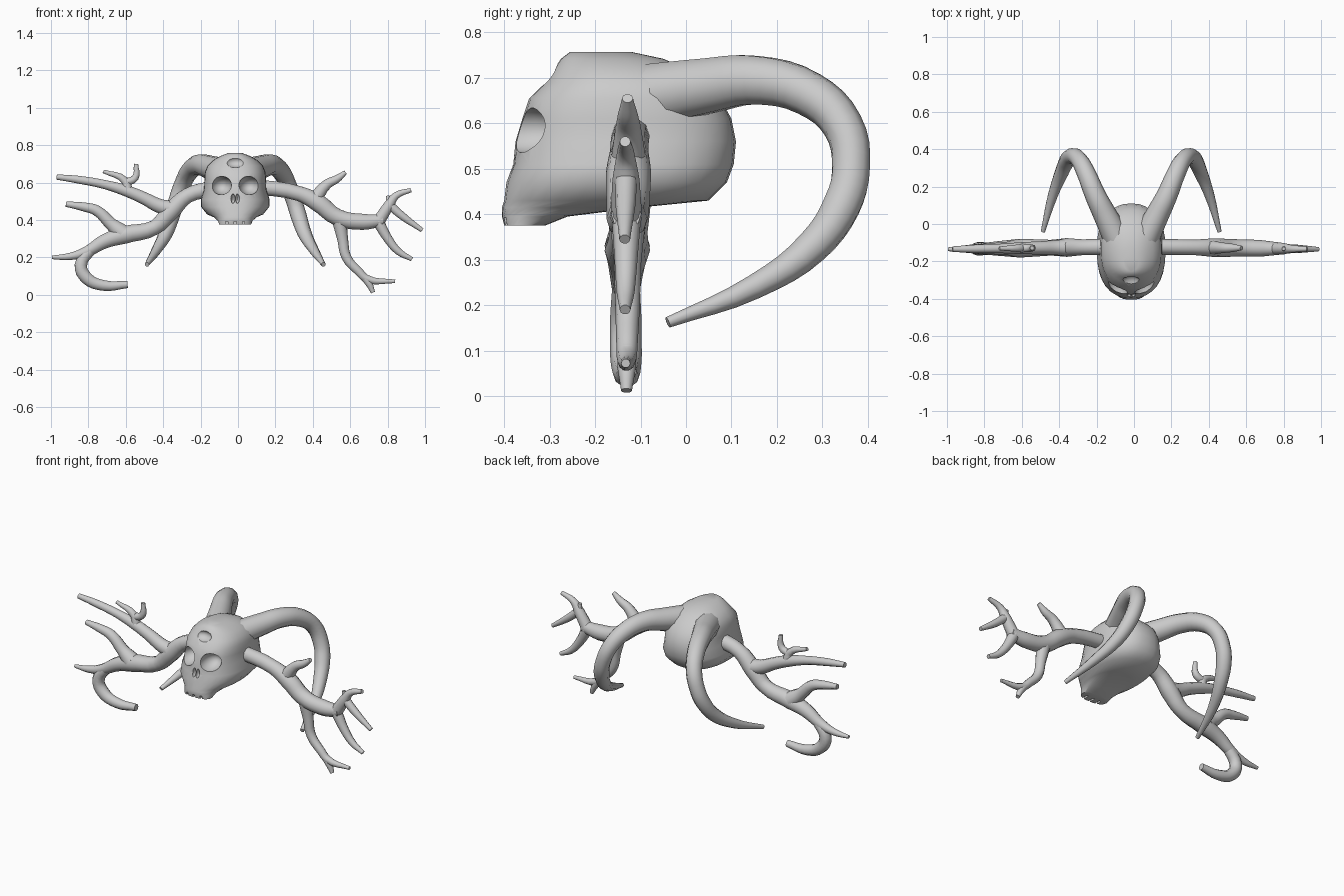
import bpy, bmesh, math
from mathutils import Matrix

if "Cube" in bpy.data.objects:
    bpy.data.objects.remove(bpy.data.objects["Cube"])

CX = -0.015  # skull mid-line


def smooth(ob, angle=45):
    bpy.ops.object.select_all(action='DESELECT')
    bpy.context.view_layer.objects.active = ob
    ob.select_set(True)
    bpy.ops.object.shade_smooth_by_angle(angle=math.radians(angle))


def tubes(name, branches):
    """Tapered tubes; each branch is a list of (x, y, z, radius)."""
    cu = bpy.data.curves.new(name, 'CURVE')
    cu.dimensions = '3D'
    cu.bevel_depth = 1.0
    cu.bevel_resolution = 3
    cu.resolution_u = 4
    cu.use_fill_caps = True
    for pts in branches:
        sp = cu.splines.new('BEZIER')
        sp.bezier_points.add(len(pts) - 1)
        for bp, (x, y, z, r) in zip(sp.bezier_points, pts):
            bp.co = (x, y, z)
            bp.radius = r
            bp.handle_left_type = bp.handle_right_type = 'AUTO'
    ob = bpy.data.objects.new(name, cu)
    bpy.context.collection.objects.link(ob)
    bpy.ops.object.select_all(action='DESELECT')
    bpy.context.view_layer.objects.active = ob
    ob.select_set(True)
    bpy.ops.object.convert(target='MESH')
    ob = bpy.context.object
    smooth(ob, 60)
    return ob


def flat(branches):
    """Branches drawn in the front plane as (x, z, radius)."""
    return [[(x, -0.12 - 0.015 * abs(x), z, r) for x, z, r in b] for b in branches]


# skull: stacked horizontal egg sections (z, front y, back y, half width)
sections = [
    (.375, -.40, -.31, .085), (.395, -.405, -.26, .092), (.415, -.405, -.10, .115),
    (.43, -.40, .05, .15), (.47, -.395, .09, .182), (.51, -.38, .105, .184),
    (.56, -.375, .11, .168), (.61, -.36, .10, .165), (.655, -.345, .075, .162),
    (.69, -.31, .04, .148), (.72, -.29, .00, .118), (.742, -.275, -.05, .08),
    (.757, -.255, -.12, .04)]
N = 32
bm = bmesh.new()
rings = []
for z, f, b, w in sections:
    ring = []
    for i in range(N):
        t = 2 * math.pi * i / N
        c, s = math.cos(t), math.sin(t)
        e = 2 / 2.4
        x = CX + w * math.copysign(abs(c) ** e, c)
        y = (f + b) / 2 + (b - f) / 2 * math.copysign(abs(s) ** e, s)
        ring.append(bm.verts.new((x, y, z)))
    rings.append(ring)
for a, b in zip(rings, rings[1:]):
    for i in range(N):
        j = (i + 1) % N
        bm.faces.new((a[i], a[j], b[j], b[i]))
bm.faces.new(rings[0][::-1])
bm.faces.new(rings[-1])
bmesh.ops.recalc_face_normals(bm, faces=bm.faces)
me = bpy.data.meshes.new("skull")
bm.to_mesh(me)
bm.free()
skull = bpy.data.objects.new("skull", me)
bpy.context.collection.objects.link(skull)

# cutters: eye sockets, nose, forehead crater, gaps between teeth
bm = bmesh.new()
hollows = [((-.075, -.355, .585), (.056, .085, .05)), ((.075, -.355, .585), (.056, .085, .05)),
           ((-.012, -.385, .515), (.011, .03, .026)), ((.012, -.385, .515), (.011, .03, .026)),
           ((0, -.32, .712), (.055, .045, .032))]
for (x, y, z), s in hollows:
    m = Matrix.Translation((CX + x, y, z)) @ Matrix.Diagonal((*s, 1))
    bmesh.ops.create_uvsphere(bm, u_segments=20, v_segments=12, radius=1, matrix=m)
for x in (-.045, 0, .045):
    m = Matrix.Translation((CX + x, -.40, .375)) @ Matrix.Diagonal((.012, .08, .035, 1))
    bmesh.ops.create_cube(bm, size=1, matrix=m)
me = bpy.data.meshes.new("skull_cutter")
bm.to_mesh(me)
bm.free()
cutter = bpy.data.objects.new("skull_cutter", me)
bpy.context.collection.objects.link(cutter)
cutter.hide_render = True
mod = skull.modifiers.new("hollows", 'BOOLEAN')
mod.object = cutter
mod.solver = 'EXACT'
mod.use_self = True
bpy.context.view_layer.objects.active = skull
bpy.ops.object.modifier_apply(modifier=mod.name)
bpy.data.objects.remove(cutter)
smooth(skull, 40)

# curled horns, mirrored about the skull
horn = [(.06, -.11, .655, .075), (.14, .05, .683, .063), (.19, .15, .695, .056),
        (.24, .27, .665, .05), (.28, .345, .595, .045), (.315, .363, .50, .043),
        (.34, .343, .42, .043), (.37, .28, .33, .038), (.42, .15, .24, .027),
        (.472, -.04, .162, .012)]
for side, sgn in (("left", -1), ("right", 1)):
    tubes("horn_" + side, [[(CX + sgn * x, y, z, r) for x, y, z, r in horn]])

# antler on the right of the front view
tubes("antler_right", flat([
    [(.08, .58, .042), (.33, .54, .042), (.43, .49, .05), (.53, .415, .047),
     (.67, .39, .045), (.775, .40, .033)],
    [(.41, .51, .04), (.475, .59, .028), (.53, .62, .022), (.575, .655, .012)],
    [(.75, .39, .035), (.805, .475, .03), (.845, .53, .02), (.925, .56, .012)],
    [(.81, .48, .025), (.88, .42, .022), (.985, .345, .012)],
    [(.81, .46, .022), (.80, .53, .01)],
    [(.75, .39, .032), (.805, .295, .025), (.86, .23, .02), (.93, .19, .012)],
    [(.54, .41, .042), (.56, .295, .03), (.58, .20, .027), (.645, .125, .024),
     (.69, .085, .022), (.84, .072, .01)],
    [(.67, .10, .022), (.70, .06, .02), (.722, .012, .012)]]))

# antler on the left of the front view
tubes("antler_left", flat([
    [(-.12, .57, .045), (-.27, .53, .042), (-.36, .445, .05), (-.445, .36, .042),
     (-.61, .32, .05), (-.715, .285, .04), (-.81, .23, .03), (-.90, .205, .02),
     (-.995, .20, .01)],
    [(-.36, .46, .045), (-.42, .475, .04), (-.50, .515, .035), (-.595, .555, .032),
     (-.715, .59, .025), (-.85, .615, .022), (-.97, .63, .015)],
    [(-.59, .555, .03), (-.605, .61, .022), (-.72, .66, .01)],
    [(-.605, .60, .022), (-.55, .625, .02), (-.545, .70, .012)],
    [(-.62, .33, .05), (-.68, .38, .035), (-.755, .45, .03), (-.825, .47, .025),
     (-.92, .485, .015)],
    [(-.78, .25, .03), (-.84, .16, .035), (-.81, .09, .035), (-.72, .05, .03),
     (-.59, .055, .02)]]))
